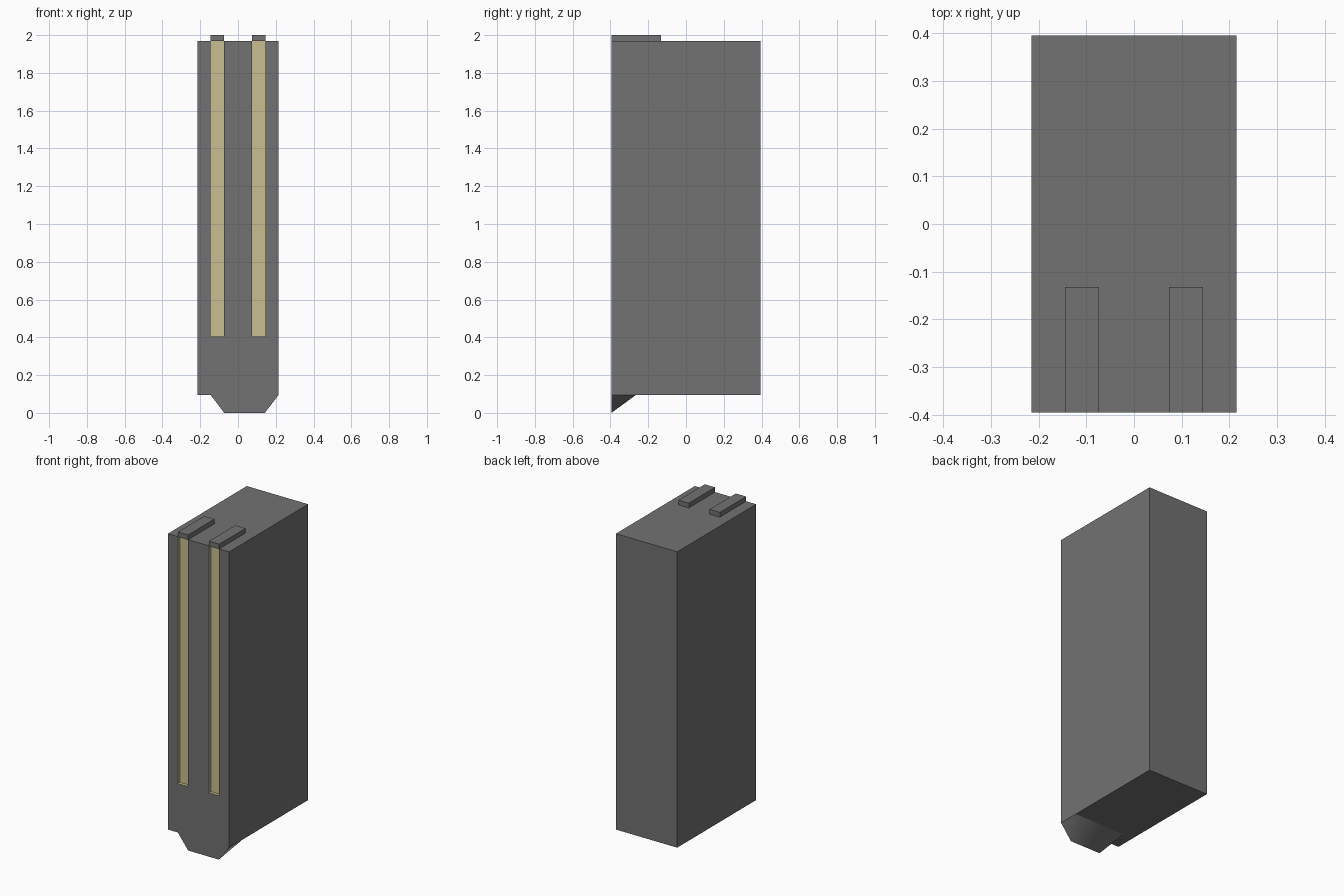
import bpy, bmesh
from math import radians

if "Cube" in bpy.data.objects:
    bpy.data.objects.remove(bpy.data.objects["Cube"])

def material(name, color):
    m = bpy.data.materials.new(name)
    m.diffuse_color = color
    m.use_nodes = True
    m.node_tree.nodes["Principled BSDF"].inputs["Base Color"].default_value = m.diffuse_color
    return m

grey = material("dark_grey", (0.168, 0.168, 0.168, 1))
gold = material("pale_gold", (0.58, 0.52, 0.28, 1))

def make(name, verts, faces):
    me = bpy.data.meshes.new(name)
    me.from_pydata(verts, [], faces)
    bm = bmesh.new()
    bm.from_mesh(me)
    bmesh.ops.recalc_face_normals(bm, faces=bm.faces)
    bm.to_mesh(me)
    bm.free()
    ob = bpy.data.objects.new(name, me)
    bpy.context.collection.objects.link(ob)
    me.materials.append(grey)
    return ob

def box(name, x, y, z):
    verts = [(a, b, c) for a in x for b in y for c in z]
    return make(name, verts, [(0, 1, 3, 2), (4, 6, 7, 5), (0, 4, 5, 1),
                              (2, 3, 7, 6), (0, 2, 6, 4), (1, 5, 7, 3)])

def activate(ob):
    bpy.ops.object.select_all(action='DESELECT')
    ob.select_set(True)
    bpy.context.view_layer.objects.active = ob

F, B, W = -0.395, 0.395, 0.215
BASE, TOP, DEPTH = 0.095, 1.97, 0.02

# main body
body = box("body", (-W, W), (F, B), (BASE, TOP))

# two shallow contact grooves in the front, and a rib on top above each
for side, x in (("left", (-0.145, -0.073)), ("right", (0.073, 0.145))):
    cutter = box("groove_cutter", x, (F - 0.1, F + DEPTH), (0.405, TOP - 0.002))
    activate(body)
    mod = body.modifiers.new("groove", 'BOOLEAN')
    mod.operation = 'DIFFERENCE'
    mod.solver = 'EXACT'
    mod.object = cutter
    bpy.ops.object.modifier_apply(modifier=mod.name)
    bpy.data.objects.remove(cutter)
    box("top_rib_" + side, x, (F, -0.132), (TOP, 2.0))

# gold lining on the groove floors and walls
body.data.materials.clear()
body.data.materials.append(grey)
body.data.materials.append(gold)
for p in body.data.polygons:
    p.material_index = int(F + 0.002 < p.center.y < F + DEPTH + 0.005)

# tapered key under the front edge, sloping back up to the body
key = make("bottom_key",
           [(-0.145, F, BASE), (W, F, BASE), (W, -0.265, BASE), (-0.145, -0.265, BASE),
            (-0.073, F, 0), (0.142, F, 0)],
           [(0, 1, 5, 4), (1, 2, 5), (2, 3, 4, 5), (3, 0, 4), (0, 3, 2, 1)])
activate(key)
bpy.ops.object.shade_smooth_by_angle(angle=radians(70))
